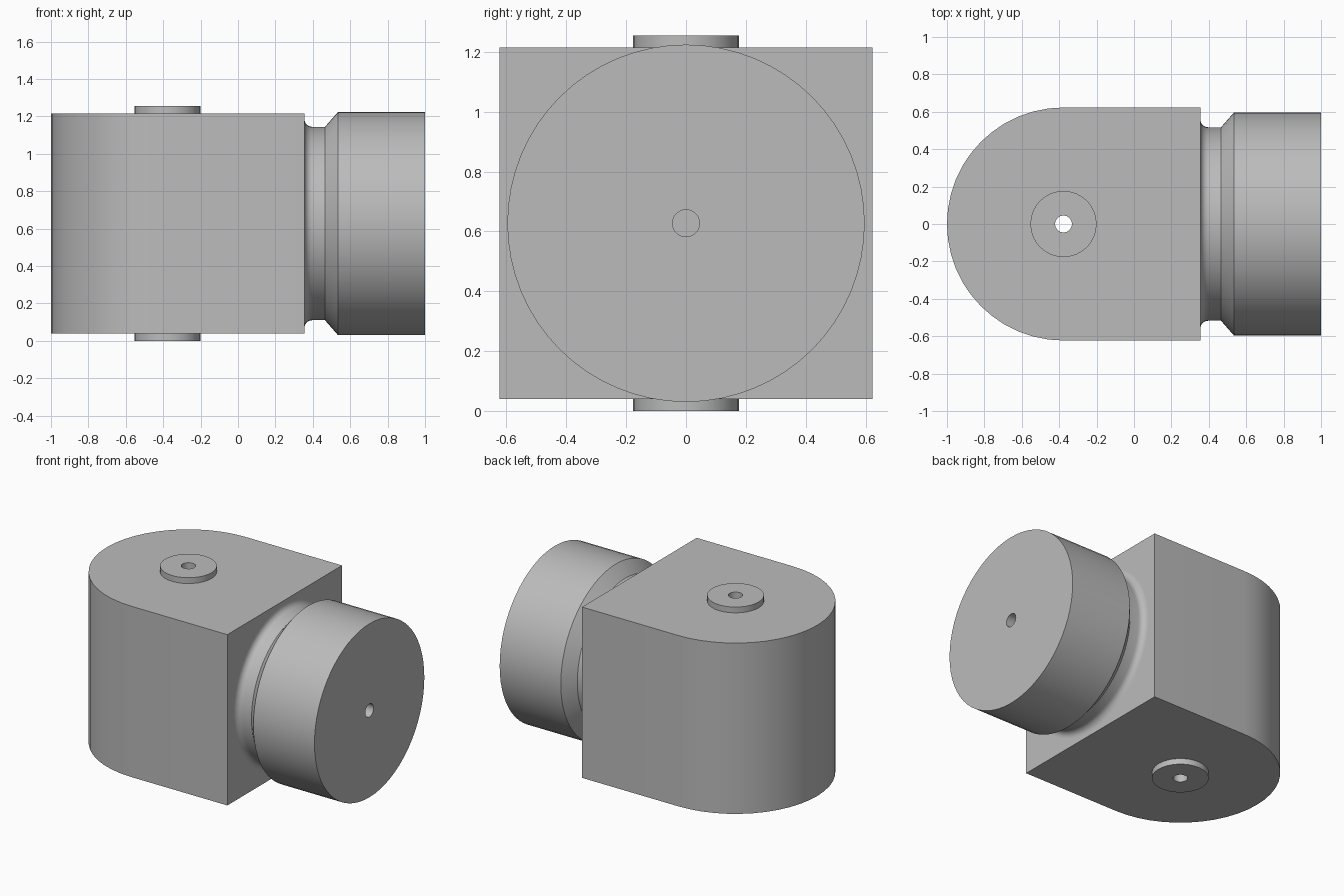
import bpy, bmesh
from math import pi, sin, cos, radians
from mathutils import Matrix, Vector

if "Cube" in bpy.data.objects:
    bpy.data.objects.remove(bpy.data.objects["Cube"])

# Main sizes
BODY_X, BODY_R = 0.355, 0.623       # flat end and rounded end radius
PIVOT_X = BODY_R - 1                # axis of the vertical bore
BOTTOM, TOP, HEIGHT = 0.04, 1.215, 1.255
BORE = 0.045

grey = bpy.data.materials.new("plain grey")
grey.use_nodes = True
grey.diffuse_color = (0.5, 0.5, 0.5, 1)
grey.node_tree.nodes["Principled BSDF"].inputs["Base Color"].default_value = grey.diffuse_color


def finish(bm, name):
    bmesh.ops.remove_doubles(bm, verts=bm.verts, dist=1e-5)
    bmesh.ops.recalc_face_normals(bm, faces=bm.faces)
    mesh = bpy.data.meshes.new(name)
    bm.to_mesh(mesh)
    bm.free()
    mesh.materials.append(grey)
    obj = bpy.data.objects.new(name, mesh)
    bpy.context.collection.objects.link(obj)
    bpy.ops.object.select_all(action='DESELECT')
    obj.select_set(True)
    bpy.context.view_layer.objects.active = obj
    bpy.ops.object.shade_smooth_by_angle(angle=radians(30))
    return obj


def loop(bm, points):
    verts = [bm.verts.new(p) for p in points]
    return [bm.edges.new((verts[i - 1], verts[i])) for i in range(len(verts))]


def lathe(name, profile, matrix, steps, closed=False):
    """Turn (radius, height) points about z, then place with the matrix."""
    bm = bmesh.new()
    verts = [bm.verts.new((r, 0, h)) for r, h in profile]
    pairs = list(zip(verts, verts[1:])) + ([(verts[-1], verts[0])] if closed else [])
    edges = [bm.edges.new(p) for p in pairs]
    bmesh.ops.spin(bm, geom=verts + edges, axis=(0, 0, 1), cent=(0, 0, 0),
                   angle=2 * pi, steps=steps)
    bm.transform(matrix)
    return finish(bm, name)


# Body: block with a half-round end and an opening for the pivot bush
bm = bmesh.new()
arc = [(PIVOT_X - BODY_R * sin(a), BODY_R * cos(a), BOTTOM)
       for a in (pi * i / 24 for i in range(25))]
outline = arc + [(BODY_X, -BODY_R, BOTTOM), (BODY_X, BODY_R, BOTTOM)]
opening = [(PIVOT_X + 0.1 * cos(a), 0.1 * sin(a), BOTTOM)
           for a in (2 * pi * i / 24 for i in range(24))]
edges = loop(bm, outline) + loop(bm, opening)
bmesh.ops.triangle_fill(bm, edges=edges, use_beauty=True)
top = bmesh.ops.extrude_face_region(bm, geom=bm.faces[:], use_keep_orig=True)
bmesh.ops.translate(bm, vec=(0, 0, TOP - BOTTOM),
                    verts=[v for v in top["geom"] if isinstance(v, bmesh.types.BMVert)])
finish(bm, "body")

# Pivot bush: bored tube that stands proud of the body above and below
lathe("pivot_bush",
      [(BORE, 0), (0.177, 0), (0.177, BOTTOM + 0.01), (0.12, BOTTOM + 0.01),
       (0.12, TOP - 0.01), (0.177, TOP - 0.01), (0.177, HEIGHT), (BORE, HEIGHT)],
      Matrix.Translation((PIVOT_X, 0, 0)), 32, closed=True)

# Collar: filleted neck, chamfer, round head and blind bore
NECK, HEAD, FILLET = 0.517, 0.597, 0.042
fillet = [(NECK + FILLET * (1 - sin(a)), BODY_X + FILLET * (1 - cos(a)))
          for a in (pi / 2 * i / 6 for i in range(7))]
collar = ([(0, 0.3), (NECK + FILLET, 0.3)] + fillet +
          [(NECK, 0.465), (HEAD, 0.535), (HEAD, 1), (BORE, 1), (BORE, 0.5), (0, 0.5)])
lathe("collar", collar,
      Matrix.Translation((0, 0, HEIGHT / 2)) @ Matrix.Rotation(pi / 2, 4, 'Y'), 64)
